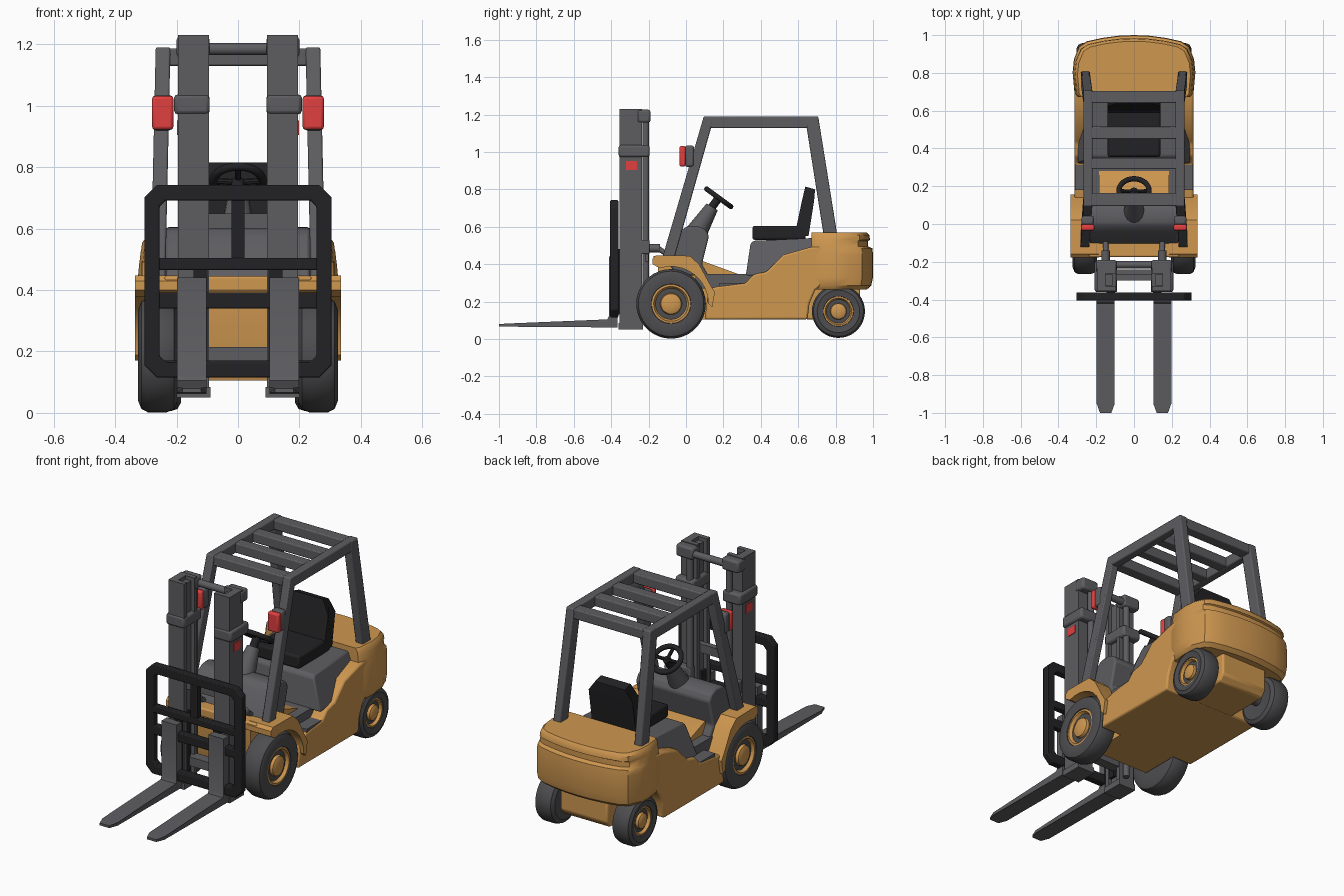
import bpy, bmesh
from math import radians, sin, cos, pi
from mathutils import Vector

if "Cube" in bpy.data.objects:
    bpy.data.objects.remove(bpy.data.objects["Cube"])


def material(name, rgb):
    m = bpy.data.materials.new(name)
    m.diffuse_color = (*rgb, 1)
    m.use_nodes = True
    m.node_tree.nodes["Principled BSDF"].inputs["Base Color"].default_value = m.diffuse_color
    return m


ORANGE = material("orange_paint", (0.62, 0.31, 0.08))
DARK = material("dark_grey", (0.11, 0.11, 0.12))
TYRE = material("tyre_rubber", (0.075, 0.075, 0.08))
BLACK = material("black", (0.016, 0.016, 0.018))
RED = material("red_lens", (0.75, 0.05, 0.05))


def finish(name, bm, mat, mirror=False, bevel=0, angle=35):
    bmesh.ops.recalc_face_normals(bm, faces=bm.faces)
    me = bpy.data.meshes.new(name)
    bm.to_mesh(me)
    bm.free()
    me.shade_smooth()
    me.set_sharp_from_angle(angle=radians(angle))
    me.materials.append(mat)
    ob = bpy.data.objects.new(name, me)
    bpy.context.collection.objects.link(ob)
    if bevel:
        b = ob.modifiers.new("bevel", 'BEVEL')
        b.width, b.segments, b.limit_method = bevel, 2, 'ANGLE'
    if mirror:
        ob.modifiers.new("mirror", 'MIRROR').use_mirror_merge = False
    return ob


def loft(name, rings, mat, **kw):
    """Skin equal-length closed rings and cap both ends."""
    bm = bmesh.new()
    rs = [[bm.verts.new(p) for p in r] for r in rings]
    n = len(rs[0])
    for a, b in zip(rs, rs[1:]):
        for i in range(n):
            bm.faces.new((a[i], a[(i + 1) % n], b[(i + 1) % n], b[i]))
    bm.faces.new(rs[0])
    bm.faces.new(rs[-1])
    return finish(name, bm, mat, **kw)


def prism(name, x0, x1, yz, mat, warp=lambda x, y, z: (x, y, z), **kw):
    """Side profile in (y, z) extruded from x0 to x1."""
    return loft(name, [[warp(x, y, z) for y, z in yz] for x in (x0, x1)], mat, **kw)


def box(name, x, y, z, mat, **kw):
    return prism(name, x[0], x[1], [(y[0], z[0]), (y[1], z[0]), (y[1], z[1]), (y[0], z[1])], mat, **kw)


def rod(name, p, q, r, mat, r2=None, seg=16, **kw):
    p, q = Vector(p), Vector(q)
    d = (q - p).normalized()
    u = d.orthogonal().normalized()
    v = d.cross(u)
    ring = lambda c, r: [c + r * (cos(2 * pi * i / seg) * u + sin(2 * pi * i / seg) * v) for i in range(seg)]
    return loft(name, [ring(p, r), ring(q, r2 or r)], mat, **kw)


def lathe_x(name, profile, yc, zc, mat, seg=36):
    rings = [[(x, yc + r * cos(2 * pi * i / seg), zc + r * sin(2 * pi * i / seg)) for i in range(seg)]
             for x, r in profile]
    return loft(name, rings, mat, mirror=True)


# Wheels: tyre plus dished rim
def wheel(name, yc, zc, R, x0, w):
    tyre = [(.04, .5), (0, .8), (.1, .95), (.28, 1), (.76, 1), (.92, .94), (1, .8), (.95, .57), (.8, .54)]
    rim = [(.5, .54), (.92, .56), (.93, .5), (.76, .43), (.76, .32), (.92, .29), (.98, .2), (.98, .02)]
    for part, prof, mat in (("tyre", tyre, TYRE), ("rim", rim, ORANGE)):
        lathe_x(f"{name}_{part}", [(x0 + a * w, r * R) for a, r in prof], yc, zc, mat)


wheel("front_wheel", -.08, .188, .186, .195, .13)
wheel("rear_wheel", .815, .148, .142, .185, .12)
rod("front_axle", (-.22, -.08, .19), (.22, -.08, .19), .06, DARK)
rod("rear_axle", (-.22, .815, .15), (.22, .815, .15), .035, DARK)

# Chassis: centre tub, side body and front mudguards
prism("front_body", -.185, .185, [(-.15, .21), (-.12, .105), (.3, .105), (.3, .34), (.08, .42), (-.15, .42)], ORANGE)
prism("front_cross_panel", -.24, .24, [(-.175, .395), (-.175, .445), (.0, .445), (.05, .39)], ORANGE, bevel=.008)
prism("side_body", -.315, .315,
      [(.1, .105), (.65, .105), (.66, .19), (.69, .26), (.74, .3), (.74, .5), (.66, .49), (.52, .45),
       (.43, .36), (.36, .345), (.32, .30), (.19, .285), (.12, .27)], ORANGE, bevel=.01)
arch = [(-.08 + .2 * cos(radians(a)), .188 + .2 * sin(radians(a))) for a in range(0, 121, 12)]
prism("mudguard", .185, .335, [(-.178, .40), (-.178, .43), (-.16, .447), (.02, .445), (.07, .40), (.13, .29),
      (.155, .25), (.14, .17)] + arch[:-1], ORANGE, mirror=True)

# Counterweight: rounded plan lofted through heights, with a groove under the top lip
plan = [(0, .0), (.30, .0), (.315, .02), (.325, .13), (.318, .2), (.29, .27), (.25, .295), (.17, .313), (.08, .325)]
plan = plan[1:] + [(0, .328)] + [(-x, y) for x, y in plan[:0:-1]]
levels = [(.265, .94, .9), (.285, .99, .97), (.33, 1, 1), (.45, 1, 1), (.485, .99, .99), (.495, .985, .92),
          (.525, .975, .92), (.53, .97, .95), (.555, .96, .94), (.57, .92, .90)]
loft("counterweight", [[(x * sx, .672 + y * sy, z) for x, y in plan] for z, sx, sy in levels], ORANGE)
prism("rear_axle_housing", -.15, .15, [(.64, .105), (.9, .105), (.93, .14), (.93, .29), (.64, .29)], ORANGE, bevel=.01)

# Floor, steps, seat base and dash
box("floor", (-.24, .24), (.05, .36), (.27, .347), DARK)
box("step", (.23, .312), (.18, .315), (.27, .3), DARK, mirror=True)
prism("seat_base", -1, 1, [(.32, .34), (.345, .51), (.36, .525), (.68, .54), (.68, .4), (.45, .34)], DARK,
      warp=lambda x, y, z: (x * (.30 - (z - .34) * .35), y, z), bevel=.008)
prism("dash", -.235, .235, [(-.11, .43), (-.04, .57), (.0, .6), (.06, .605), (.105, .585), (.123, .55), (.085, .4),
      (.12, .34), (-.05, .34)], DARK, bevel=.01)

# Seat
box("seat_cushion", (-.14, .14), (.355, .64), (.53, .605), BLACK, bevel=.012)
prism("seat_back", -1, 1, [(.58, .55), (.62, .74), (.638, .815), (.69, .80), (.685, .74), (.655, .55)], BLACK,
      warp=lambda x, y, z: (x * (.095 if z > .78 else .14), y, z))

# Steering column and wheel
axis = Vector((0, .59, .81)).normalized()
hub = Vector((0, .175, .755))
rod("steering_cover", (0, .05, .56), hub - axis * .06, .06, DARK, r2=.035)
rod("steering_shaft", hub - axis * .08, hub, .022, BLACK)
bpy.ops.mesh.primitive_torus_add(major_segments=32, minor_segments=10, major_radius=.08, minor_radius=.014,
                                 location=hub, rotation=axis.to_track_quat('Z', 'Y').to_euler())
rim = bpy.context.object
rim.name = "steering_wheel"
rim.data.materials.append(BLACK)
rim.data.shade_smooth()
side = Vector((1, 0, 0))
for i, a in enumerate((0, 180, 270)):
    d = cos(radians(a)) * side + sin(radians(a)) * axis.cross(side)
    rod(f"steering_spoke_{i}", hub - axis * .005, hub + d * .08, .01, BLACK, seg=8)

# Overhead guard
lean = lambda x, y, z: (x + (1.19 - z) * .022, y, z)
prism("guard_front_pillar", .22, .268, [(-.125, .44), (-.06, .44), (.14, 1.15), (.14, 1.19), (.095, 1.19)],
      DARK, warp=lean, mirror=True, bevel=.006)
prism("guard_rear_pillar", .22, .268, [(.735, .56), (.808, .56), (.707, 1.19), (.645, 1.19), (.645, 1.13)],
      DARK, warp=lean, mirror=True, bevel=.006)
box("guard_side_rail", (.22, .268), (.10, .70), (1.128, 1.19), DARK, mirror=True, bevel=.006)
for i, (y0, y1) in enumerate(((.095, .165), (.29, .35), (.45, .515), (.64, .705))):
    box(f"guard_crossbar_{i}", (-.23, .23), (y0, y1), (1.13, 1.187), DARK, bevel=.006)

# Warning lights on the front pillars
box("light_housing", (.212, .278), (-.005, .043), (.92, 1.035), DARK, mirror=True, bevel=.012)
box("light_lens", (.21, .28), (-.035, -.002), (.922, 1.032), RED, mirror=True, bevel=.01)

# Mast: C-shaped channels open to the inside, inner rails, collars and cross members
c = [(.195, -.355), (.195, -.235), (.095, -.235), (.095, -.262), (.15, -.262), (.15, -.328), (.095, -.328), (.095, -.355)]
loft("mast_channel", [[(x, y, z) for x, y in c] for z in (.05, 1.23)], DARK, mirror=True)
box("mast_inner_rail", (.115, .155), (-.325, -.265), (.08, 1.21), DARK, mirror=True)
box("mast_collar", (.092, .208), (-.36, -.195), (.972, 1.037), DARK, mirror=True, bevel=.012)
box("mast_top_block", (.092, .2), (-.26, -.19), (1.157, 1.226), DARK, mirror=True, bevel=.012)
box("mast_foot", (.09, .2), (-.36, -.23), (.05, .085), DARK, mirror=True)
box("mast_marker", (.19, .199), (-.32, -.262), (.905, .952), RED, mirror=True)
rod("mast_top_tie", (-.15, -.215, 1.185), (.15, -.215, 1.185), .02, DARK)
box("mast_middle_tie", (-.15, .15), (-.30, -.265), (.6, .65), DARK)
box("mast_lower_tie", (-.15, .15), (-.30, -.24), (.165, .215), DARK)
rod("lift_cylinder", (.125, -.215, .1), (.125, -.215, 1.17), .018, DARK, mirror=True)
box("tilt_bracket", (.11, .19), (-.245, -.195), (.455, .53), DARK, mirror=True, bevel=.006)
box("tilt_lug", (.13, .17), (-.22, -.2), (.415, .46), DARK, mirror=True)
rod("tilt_cylinder", (.15, -.22, .485), (.15, -.14, .485), .022, DARK, mirror=True)
rod("tilt_rod", (.15, -.15, .485), (.15, -.05, .42), .014, DARK, mirror=True)


# Load backrest: chamfered frame with bars
def octagon(hx, z0, z1, k, y):
    return [(hx, y, z0 + k), (hx, y, z1 - k), (hx - k, y, z1), (k - hx, y, z1),
            (-hx, y, z1 - k), (-hx, y, z0 + k), (k - hx, y, z0), (hx - k, y, z0)]


bm = bmesh.new()
rings = [[bm.verts.new(p) for p in octagon(*a)] for a in
         ((.305, .115, .742, .04, -.405), (.305, .115, .742, .04, -.362),
          (.255, .165, .692, .02, -.362), (.255, .165, .692, .02, -.405))]
for a, b in zip(rings, rings[1:] + rings[:1]):
    for i in range(8):
        bm.faces.new((a[i], a[(i + 1) % 8], b[(i + 1) % 8], b[i]))
finish("backrest_frame", bm, BLACK, bevel=.005)
for i, (z0, z1) in enumerate(((.465, .505), (.34, .392), (.12, .17))):
    box(f"carriage_bar_{i}", (-.26, .26), (-.402, -.362), (z0, z1), BLACK, bevel=.005)
box("backrest_upright", (-.021, .021), (-.4, -.365), (.48, .71), BLACK)
box("carriage_plate", (.1, .145), (-.37, -.29), (.13, .48), BLACK, mirror=True)

# Forks with narrowed tips
prism("fork", -1, 1, [(-1, .067), (-1, .08), (-.95, .083), (-.42, .105), (-.413, .12), (-.413, .44), (-.365, .44),
      (-.365, .062), (-.95, .066)], DARK,
      warp=lambda x, y, z: (.15 + x * (.03 if y < -.99 else .048), y, z), mirror=True)
